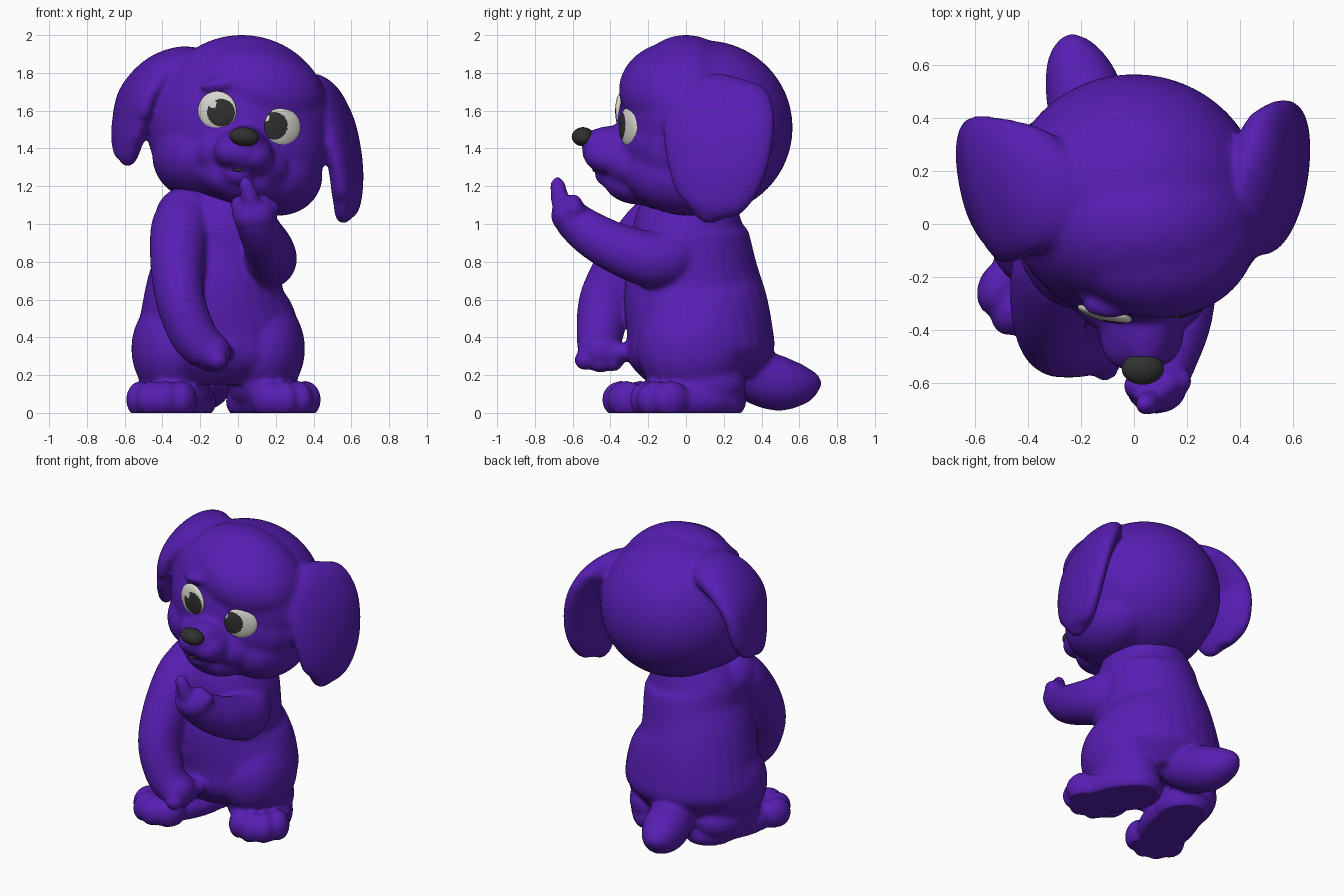
import bpy, bmesh, math
from mathutils import Vector, Matrix, Euler
from mathutils.bvhtree import BVHTree

if "Cube" in bpy.data.objects:
    bpy.data.objects.remove(bpy.data.objects["Cube"])


def material(name, rgb):
    m = bpy.data.materials.new(name)
    m.diffuse_color = (*rgb, 1)
    m.use_nodes = True
    m.node_tree.nodes["Principled BSDF"].inputs["Base Color"].default_value = m.diffuse_color
    return m


PURPLE = material("purple", (0.095, 0.013, 0.45))
WHITE = material("eye white", (0.68, 0.67, 0.62))
DARK = material("dark grey", (0.03, 0.03, 0.03))


def ball(bm, c, r, rot=(0, 0, 0), u=32, v=20):
    """Ellipsoid with centre c, radii r and rotation in degrees."""
    r = (r, r, r) if isinstance(r, (int, float)) else r
    e = Euler([math.radians(a) for a in rot]).to_matrix().to_4x4()
    m = Matrix.Translation(c) @ e @ Matrix.Diagonal((*r, 1))
    bmesh.ops.create_uvsphere(bm, u_segments=u, v_segments=v, radius=1, matrix=m)


def spline(pts, steps=6):
    """Catmull-Rom interpolation of tuples."""
    p = [pts[0]] + list(pts) + [pts[-1]]
    out = []
    for i in range(1, len(p) - 2):
        for s in range(steps):
            t = s / steps
            out.append([0.5 * (2 * b + (c - a) * t + (2 * a - 5 * b + 4 * c - d) * t * t
                               + (3 * b - a - 3 * c + d) * t ** 3)
                        for a, b, c, d in zip(p[i - 1], p[i], p[i + 1], p[i + 2])])
    return out + [list(pts[-1])]


def tube(bm, pts, wide=(1, 0, 0), n=28):
    """Loft ellipses along points (x, y, z, wide radius, thin radius)."""
    pts = spline(pts)
    rings = []
    for i, p in enumerate(pts):
        t = Vector(pts[min(i + 1, len(pts) - 1)][:3]) - Vector(pts[max(i - 1, 0)][:3])
        t.normalize()
        a = Vector(wide)
        a = (a - t * a.dot(t)).normalized()
        b = t.cross(a)
        c = Vector(p[:3])
        rings.append([bm.verts.new(c + a * p[3] * math.cos(2 * math.pi * k / n)
                                   + b * p[4] * math.sin(2 * math.pi * k / n)) for k in range(n)])
    for r, q in zip(rings, rings[1:]):
        for k in range(n):
            bm.faces.new((r[k], r[(k + 1) % n], q[(k + 1) % n], q[k]))
    bm.faces.new(rings[0][::-1])
    bm.faces.new(rings[-1])


def finish(bm, name, mats, blend=0):
    """Make an object; blend fuses all overlapping pieces into one soft skin."""
    bmesh.ops.recalc_face_normals(bm, faces=bm.faces)
    me = bpy.data.meshes.new(name)
    bm.to_mesh(me)
    bm.free()
    ob = bpy.data.objects.new(name, me)
    bpy.context.collection.objects.link(ob)
    if blend:
        rm = ob.modifiers.new("fuse", 'REMESH')
        rm.mode, rm.voxel_size = 'VOXEL', 0.014
        sm = ob.modifiers.new("soften", 'SMOOTH')
        sm.factor, sm.iterations = 0.5, blend
        dg = bpy.context.evaluated_depsgraph_get()
        me = bpy.data.meshes.new_from_object(ob.evaluated_get(dg))
        ob.modifiers.clear()
        ob.data = me
        for v in me.vertices:          # flat soles
            v.co.z = max(v.co.z, 0)
    for m in mats:
        me.materials.append(m)
    me.polygons.foreach_set("use_smooth", [True] * len(me.polygons))
    return ob


# --- body: torso, legs, feet, tail and arms fused
bm = bmesh.new()
tube(bm, [(-.05, .05, 1.15, .24, .23), (-.08, .02, 1.0, .31, .295), (-.09, .03, .85, .325, .325),
          (-.12, .04, .65, .37, .37), (-.11, .07, .45, .43, .385), (-.11, .08, .3, .43, .385),
          (-.11, .09, .17, .30, .28)])
for x, fx, fy, length, ang in ((-.34, -.33, -.05, .33, -18), (.13, .17, .04, .28, 26)):
    ball(bm, (x, .03, .34), (.225, .29, .28))
    ball(bm, (x, .06, .15), (.185, .26, .16))
    ball(bm, (fx, fy, .06), (.18, length, .12), (0, 0, ang))
    spin = Matrix.Rotation(math.radians(ang), 3, 'Z')
    for tx, back in ((-.115, .09), (-.042, .035), (.042, .035), (.115, .09)):
        ball(bm, spin @ Vector((tx, back - length, 0)) + Vector((fx, fy, .07)),
             (.076, .105, .1), (0, 0, ang))
    ball(bm, (fx - math.sin(math.radians(ang)) * .15, .13, .06), (.17, .19, .12))
# tail
tube(bm, [(-.12, .25, .26, .13, .13), (-.16, .38, .19, .145, .145), (-.19, .5, .155, .145, .145),
          (-.22, .61, .15, .115, .11), (-.235, .68, .155, .07, .065), (-.24, .715, .155, .02, .02)])
# hanging arm
tube(bm, [(-.27, -.08, 1.08, .13, .13), (-.30, -.17, .98, .16, .16), (-.32, -.31, .8, .145, .155),
          (-.305, -.42, .6, .13, .145), (-.24, -.455, .42, .125, .125), (-.16, -.46, .32, .11, .11)])
ball(bm, (-.27, -.1, 1.03), .17)
ball(bm, (-.145, -.45, .325), (.11, .125, .105))
for x, y, z, r in ((-.11, -.535, .28, .056), (-.11, -.455, .268, .058), (-.11, -.385, .275, .056),
                   (-.075, -.34, .32, .05)):
    ball(bm, (x, y, z), r)
# raised arm
tube(bm, [(.06, .02, .87, .10, .10), (.11, -.04, .84, .14, .15), (.165, -.17, .81, .145, .15),
          (.165, -.35, .865, .13, .135), (.125, -.5, .945, .115, .12), (.085, -.61, 1.03, .105, .10)])
ball(bm, (.085, -.62, 1.045), (.115, .095, .095))
for x, y, z, r in ((.01, -.61, 1.10, .052), (.125, -.60, 1.105, .055), (.17, -.59, 1.08, .05)):
    ball(bm, (x, y, z), r)
tube(bm, [(.075, -.64, 1.05, .055, .055), (.068, -.665, 1.12, .049, .049), (.052, -.675, 1.18, .044, .044),
          (.04, -.68, 1.22, .038, .038), (.037, -.68, 1.25, .015, .015)])
finish(bm, "body", [PURPLE], 10)

# --- head: skull, cheeks, brow, muzzle and ears fused
TILT = (0, 15, 0)
bm = bmesh.new()
ball(bm, (0, .1, 1.51), (.485, .465, .46), TILT, 48, 32)
ball(bm, (.03, .0, 1.56), (.46, .345, .44), TILT, 48, 32)
ball(bm, (.02, -.03, 1.46), (.46, .325, .33), TILT, 48, 32)
ball(bm, (.10, -.04, 1.71), (.37, .315, .25), TILT, 48, 32)
ball(bm, (.20, .02, 1.27), (.25, .34, .225), TILT)
ball(bm, (-.22, .02, 1.36), (.235, .34, .23), TILT)
ball(bm, (.0, -.08, 1.28), (.34, .28, .20), TILT)
ball(bm, (-.09, -.30, 1.74), (.11, .055, .04), (0, -8, 0))
ball(bm, (.22, -.27, 1.68), (.10, .055, .04), (0, 35, 0))
ball(bm, (.02, -.25, 1.34), (.27, .19, .15), TILT)
ball(bm, (.04, -.37, 1.43), (.11, .19, .09), TILT)
ball(bm, (.03, -.36, 1.38), (.16, .19, .12), TILT)
ball(bm, (-.03, -.42, 1.38), (.10, .13, .09), TILT)
ball(bm, (.085, -.41, 1.36), (.105, .13, .095), TILT)
ball(bm, (.0, -.37, 1.26), (.10, .115, .07), TILT)
ball(bm, (.0, -.25, 1.24), (.22, .19, .13), TILT)
# ears
tube(bm, [(.37, .17, 1.73, .10, .08), (.42, .17, 1.70, .21, .085), (.47, .175, 1.64, .28, .085),
          (.53, .175, 1.5, .30, .085), (.57, .165, 1.3, .27, .08), (.575, .145, 1.13, .20, .07),
          (.56, .13, 1.05, .10, .05), (.553, .13, 1.005, .03, .02)], (.18, .98, 0))
tube(bm, [(-.20, .12, 1.84, .14, .09), (-.30, .12, 1.84, .21, .10), (-.42, .13, 1.79, .26, .10),
          (-.525, .13, 1.68, .285, .09), (-.565, .125, 1.54, .27, .08), (-.58, .09, 1.42, .20, .065),
          (-.585, .07, 1.35, .10, .05), (-.588, .07, 1.305, .03, .02)], (-.24, .97, 0))
head = finish(bm, "head", [PURPLE], 14)
tree = BVHTree.FromPolygons([v.co for v in head.data.vertices],
                            [p.vertices[:] for p in head.data.polygons])


def face_point(x, z):
    return tree.ray_cast(Vector((x, -2, z)), Vector((0, 1, 0)))[0]


# --- eyes: white lens with a dark iris and a small glint
for name, x, z, yaw, ix, iz in (("left_eye", -.11, 1.60, -14, -.09, 1.59),
                                ("right_eye", .235, 1.515, 26, .19, 1.52)):
    p = face_point(x, z) + Vector((0, .006, 0))
    bm = bmesh.new()
    ball(bm, p, (.105, .03, .103), (0, 15, yaw), 96, 72)
    for f in bm.faces:
        c = f.calc_center_median()
        iris = math.hypot(c.x - ix, c.z - iz) < .073
        glint = math.hypot(c.x - ix + .045, c.z - iz - .045) < .022
        f.material_index = int(iris and not glint)
    finish(bm, name, [WHITE, DARK])

# --- nose and mouth
bm = bmesh.new()
ball(bm, (.033, -.545, 1.462), (.08, .06, .05), (0, 6, 0))
finish(bm, "nose", [DARK])
bm = bmesh.new()
ball(bm, face_point(0, 1.285), (.035, .012, .008), (0, 5, 0))
finish(bm, "mouth", [DARK])
